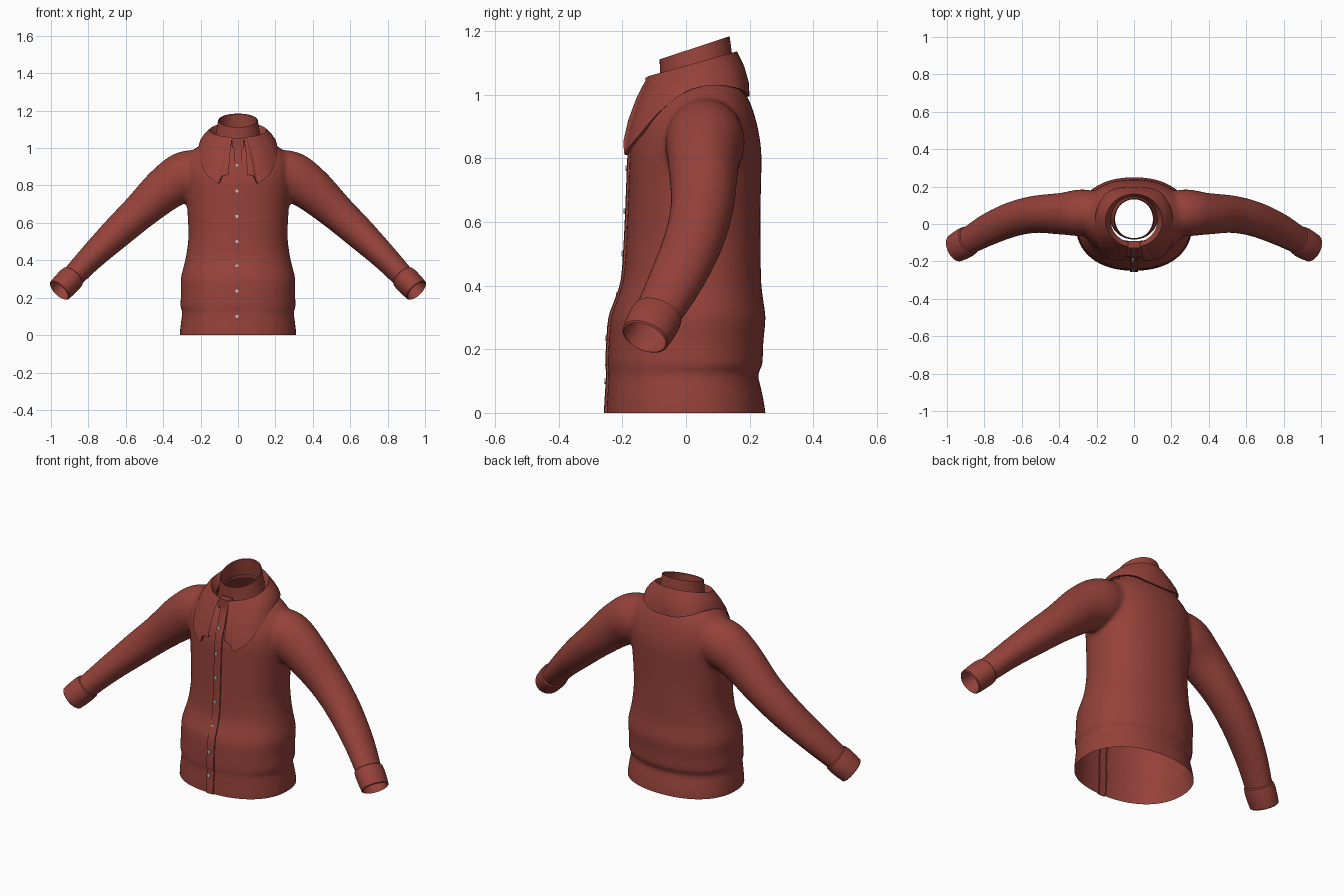
import bpy, bmesh, math
from mathutils import Vector

if "Cube" in bpy.data.objects:
    bpy.data.objects.remove(bpy.data.objects["Cube"])


def material(name, rgb):
    m = bpy.data.materials.new(name)
    m.diffuse_color = (*rgb, 1)
    m.use_nodes = True
    m.node_tree.nodes["Principled BSDF"].inputs["Base Color"].default_value = m.diffuse_color
    return m


RED = material("brick red cloth", (0.30, 0.054, 0.042))
PALE = material("pale grey button", (0.55, 0.58, 0.56))


def spline(keys, n):
    """Smooth rows of numbers through the keys, n steps per span."""
    k = [Vector(p) for p in keys]
    out = []
    for i in range(len(k) - 1):
        a, b, c, d = k[max(i - 1, 0)], k[i], k[i + 1], k[min(i + 2, len(k) - 1)]
        for j in range(n):
            t = j / n
            out.append(b + (c - a) * (t / 2) + (2 * a - 5 * b + 4 * c - d) * (t * t / 2)
                       + (3 * b - a - 3 * c + d) * (t ** 3 / 2))
    return out + [k[-1]]


def loft(name, rows, closed=True, caps=False, mat=RED):
    """Skin a list of point rows with quads."""
    bm = bmesh.new()
    vs = [[bm.verts.new(p) for p in r] for r in rows]
    n = len(rows[0])
    for a, b in zip(vs, vs[1:]):
        for i in range(n if closed else n - 1):
            j = (i + 1) % n
            bm.faces.new((a[i], a[j], b[j], b[i]))
    if caps:
        bm.faces.new(vs[0])
        bm.faces.new(vs[-1])
    bmesh.ops.recalc_face_normals(bm, faces=bm.faces[:])
    me = bpy.data.meshes.new(name)
    bm.to_mesh(me)
    bm.free()
    ob = bpy.data.objects.new(name, me)
    bpy.context.collection.objects.link(ob)
    me.materials.append(mat)
    select(ob)
    bpy.ops.object.shade_smooth_by_angle(angle=math.radians(40))
    return ob


def select(*obs):
    bpy.ops.object.select_all(action='DESELECT')
    for o in obs:
        o.select_set(True)
    bpy.context.view_layer.objects.active = obs[0]


def angles(n):
    return [2 * math.pi * i / n for i in range(n)]


def power(v, e):
    return math.copysign(abs(v) ** e, v)


# Torso: z, half width, front y, back y
BODY = [(-0.06, .312, -.25, .25), (0, .312, -.25, .25), (.06, .306, -.247, .24), (.125, .298, -.243, .226),
        (.15, .308, -.246, .24), (.22, .305, -.243, .243), (.30, .306, -.236, .25), (.36, .292, -.215, .242),
        (.42, .278, -.197, .236), (.52, .265, -.189, .235), (.62, .268, -.184, .234), (.72, .275, -.18, .236),
        (.82, .285, -.175, .237), (.90, .285, -.155, .225), (.96, .262, -.125, .208), (1.0, .225, -.10, .19),
        (1.04, .165, -.085, .172), (1.08, .13, -.08, .155), (1.14, .12, -.075, .15)]
rows = []
for z, w, f, b in spline(BODY, 3):
    rows.append([(w * power(math.cos(a), .9), (f + b) / 2 + (b - f) / 2 * power(math.sin(a), .9), z)
                 for a in angles(64)])
shirt = loft("shirt_body", rows, caps=True)

# Sleeves: centre x, y, z, radius across, radius in depth
ARM = [(.14, .06, .885, .10, .10), (.27, .06, .855, .132, .125), (.385, .055, .785, .120, .112),
       (.525, .052, .66, .098, .10), (.65, .025, .545, .086, .094), (.78, -.03, .42, .071, .087),
       (.885, -.09, .31, .062, .075), (.955, -.13, .237, .06, .07)]


def tube_rows(path, side, n=32):
    out = []
    for i, p in enumerate(path):
        q, r = path[min(i + 1, len(path) - 1)], path[max(i - 1, 0)]
        t = Vector((q[0] - r[0], q[1] - r[1], q[2] - r[2])).normalized()
        u = t.cross(Vector((0, 1, 0))).normalized()
        v = u.cross(t)
        pts = [Vector(p[:3]) + u * p[3] * math.cos(a) + v * p[4] * math.sin(a) for a in angles(n)]
        out.append([(side * c.x, c.y, c.z) for c in pts])
    return out


arms = [loft("sleeve", tube_rows([tuple(p) for p in spline(ARM, 5)], s), caps=True) for s in (1, -1)]

# Fuse the torso and sleeves into one soft garment
select(shirt, *arms)
bpy.ops.object.join()
m = shirt.modifiers.new("fuse", 'REMESH')
m.mode, m.voxel_size, m.use_smooth_shade = 'VOXEL', .0125, True
bpy.ops.object.modifier_apply(modifier="fuse")
m = shirt.modifiers.new("soften", 'SMOOTH')
m.factor, m.iterations = .5, 5
bpy.ops.object.modifier_apply(modifier="soften")

# Open the hem, neck and wrists
bm = bmesh.new()
bm.from_mesh(shirt.data)


def cut(co, no, keep=lambda c: True):
    faces = [f for f in bm.faces if keep(f.calc_center_median())]
    geom = faces + list({e for f in faces for e in f.edges}) + list({v for f in faces for v in f.verts})
    bmesh.ops.bisect_plane(bm, geom=geom, dist=1e-6, plane_co=co, plane_no=no, clear_outer=True)


cut((0, 0, 0), (0, 0, -1))
cut((0, .03, 1.055), (0, -.28, 1))
for s in (1, -1):
    cut((s * .925, -.113, .268), (s * .63, -.36, -.66), lambda c: c.x * s > .8)
bm.to_mesh(shirt.data)
bm.free()
shirt.data.materials.clear()
shirt.data.materials.append(RED)
select(shirt)
bpy.ops.object.shade_smooth_by_angle(angle=math.radians(50))

# Cuffs: a thicker band with a lip turned inward
CUFF = [(.880, -.087, .315, .060, .072), (.884, -.089, .311, .068, .080), (.90, -.098, .295, .071, .083),
        (.93, -.115, .264, .070, .081), (.953, -.128, .240, .067, .077), (.956, -.130, .237, .061, .071),
        (.925, -.113, .268, .058, .070)]
for s, label in ((1, "left"), (-1, "right")):
    secs = []
    axis = Vector((.63, -.36, -.66)).normalized()
    u = axis.cross(Vector((0, 1, 0))).normalized()
    v = u.cross(axis)
    for x, y, z, a, b in CUFF:
        pts = [Vector((x, y, z)) + u * a * math.cos(t) + v * b * math.sin(t) for t in angles(40)]
        secs.append([(s * p.x, p.y, p.z) for p in pts])
    loft(label + "_cuff", secs)

# Collar stand: tilted band round the neck
rows = []
for rx, ry, cy, z0, tilt in ((.128, .118, .035, 1.03, .28), (.118, .114, .033, 1.08, .29), (.106, .110, .027, 1.148, .33),
                             (.101, .105, .027, 1.146, .33), (.112, .108, .033, 1.06, .28)):
    rows.append([(rx * math.sin(a), cy + ry * math.cos(a), z0 + tilt * ry * math.cos(a)) for a in angles(56)])
loft("collar_stand", rows)

# Folded collar: angle from the back, then lower edge x, y, z
EDGE = [(0, 0, .200, .995), (25, .075, .196, 1.0), (50, .15, .165, 1.02), (75, .197, .085, 1.03),
        (100, .21, .0, 1.01), (122, .208, -.08, .95), (142, .175, -.152, .868), (154, .135, -.183, .83),
        (160, .105, -.193, .812), (164, .085, -.197, .85), (168, .05, -.196, .855)]
half = spline(EDGE, 5)
strip = [(-1, k) for k in reversed(half[1:])] + [(1, k) for k in half]
top, mid1, mid2, low, inner, under = [], [], [], [], [], []
for s, (deg, x, y, z) in strip:
    a = math.radians(deg)
    y1 = .018 + .142 * math.cos(a)
    t = Vector((s * .152 * math.sin(a), y1, 1.057 + .28 * (y1 + .125)))
    b = Vector((s * x, y, z))
    out = Vector((s * math.sin(a), math.cos(a), 0))
    top.append(t)
    mid1.append(t.lerp(b, .33) + out * .010)
    mid2.append(t.lerp(b, .68) + out * .010)
    low.append(b)
    under.append(b - out * .012)
    inner.append(Vector((t.x * .82, .03 + (t.y - .03) * .84, t.z - .045)))
loft("collar", [inner, top, mid1, mid2, low, under], closed=False)

# Button placket following the chest, with its neck tab
FRONT = [(k[0], k[2]) for k in spline(BODY, 3) if -.001 <= k[0] <= .93] + [(1.0, -.122), (1.05, -.112)]
rows = []
for z, y in FRONT:
    rows.append([(-.022, y + .008, z), (-.022, y - .006, z), (0, y - .008, z), (.022, y - .006, z), (.022, y + .008, z)])
loft("placket", rows, closed=False)
rows = [[(x, y, z) for x, y in ((-.032, -.09), (-.032, -.128), (.032, -.128), (.032, -.09))] for z in (1.0, 1.055)]
loft("collar_tab", rows, caps=True)


# Buttons
def button(name, co, no, r):
    bpy.ops.mesh.primitive_cylinder_add(vertices=16, radius=r, depth=.006, location=co,
                                        rotation=Vector(no).to_track_quat('Z', 'Y').to_euler())
    ob = bpy.context.object
    ob.name = name
    ob.data.materials.append(PALE)


for i, z in enumerate((.10, .235, .37, .50, .635, .77, .91)):
    y = min(FRONT, key=lambda k: abs(k[0] - z))[1]
    button("front_button_%d" % (i + 1), (-.006, y - .009, z), (0, -1, 0), .0085)
for s in (1, -1):
    button("cuff_button", (s * .935, -.036, .29), (s * .4, .9, .1), .007)
